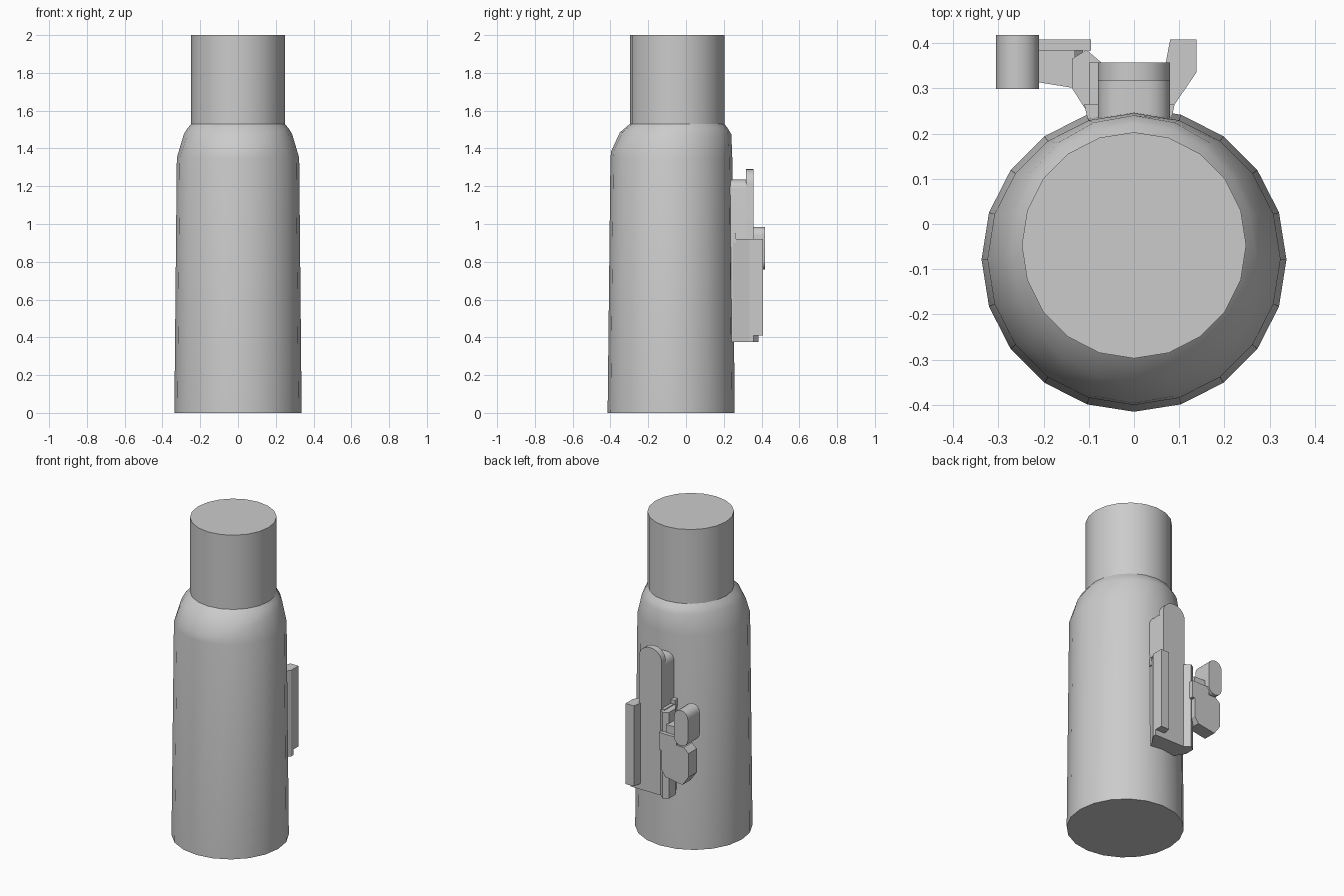
import bpy, bmesh
from math import sin, cos, pi, radians

if "Cube" in bpy.data.objects:
    bpy.data.objects.remove(bpy.data.objects["Cube"])

N = 20


def finish(bm, name, angle=None):
    bmesh.ops.recalc_face_normals(bm, faces=bm.faces)
    me = bpy.data.meshes.new(name)
    bm.to_mesh(me)
    bm.free()
    ob = bpy.data.objects.new(name, me)
    bpy.context.collection.objects.link(ob)
    if angle:
        bpy.ops.object.select_all(action='DESELECT')
        ob.select_set(True)
        bpy.context.view_layer.objects.active = ob
        bpy.ops.object.shade_smooth_by_angle(angle=radians(angle))
    return ob


def loft(name, rings, angle=28):
    bm = bmesh.new()
    loops = [[bm.verts.new(p) for p in r] for r in rings]
    for a, b in zip(loops, loops[1:]):
        for i in range(N):
            j = (i + 1) % N
            bm.faces.new((a[i], a[j], b[j], b[i]))
    bm.faces.new(loops[0])
    bm.faces.new(loops[-1])
    return finish(bm, name, angle)


def ring(rx, y_front, y_back, z, dip=0):
    """Elliptical ring whose front sinks by dip."""
    cy, ry = (y_front + y_back) / 2, (y_back - y_front) / 2
    pts = []
    for i in range(N):
        a = 2 * pi * i / N
        pts.append((rx * cos(a), cy + ry * sin(a), z - dip * max(0, -sin(a)) ** 1.4))
    return pts


def prism(name, pts, lo, hi, axis='z', angle=None):
    """Extrude an outline: (x, y) along z, or (x, z) along y."""
    bm = bmesh.new()
    put = (lambda p, h: (p[0], p[1], h)) if axis == 'z' else (lambda p, h: (p[0], h, p[1]))
    a = [bm.verts.new(put(p, lo)) for p in pts]
    b = [bm.verts.new(put(p, hi)) for p in pts]
    for i in range(len(pts)):
        j = (i + 1) % len(pts)
        bm.faces.new((a[i], a[j], b[j], b[i]))
    bm.faces.new(a)
    bm.faces.new(b)
    return finish(bm, name, angle)


def rounded(x0, x1, z0, z1, r, r_low, steps=4):
    """Rectangle outline with rounded top and bottom corners."""
    pts = []
    for k, (x, z, rr) in enumerate([(x1, z1, r), (x0, z1, r), (x0, z0, r_low), (x1, z0, r_low)]):
        sx, sz = (1, 1, -1, -1)[0 if x == x1 else 2], (1 if z == z1 else -1)
        if rr == 0:
            pts.append((x, z))
            continue
        for s in range(steps + 1):
            a = pi / 2 * (k + s / steps)
            pts.append((x - sx * rr + rr * cos(a), z - sz * rr + rr * sin(a)))
    return pts


def box(name, x0, x1, y0, y1, z0, z1):
    return prism(name, [(x0, y0), (x1, y0), (x1, y1), (x0, y1)], z0, z1)


# Main body with sloping shoulder
loft("body", [
    ring(.337, -.415, .258, 0),
    ring(.324, -.400, .245, 1.35),
    ring(.287, -.396, .240, 1.475, .09),
    ring(.269, -.350, .222, 1.505, .02),
    ring(.248, -.297, .203, 1.53)])

# Neck
loft("neck", [ring(.248, -.297, .203, 1.525), ring(.248, -.297, .203, 2)])

# Tall tongue with rounded top, and the core behind it
prism("tongue", rounded(-.08, .08, .375, 1.29, .075, 0, 6), .317, .357, 'y', 30)
prism("tongue_core", rounded(-.08, .08, .375, 1.235, .05, 0), .2, .32, 'y', 30)

# Clip base, flared rails on both sides
box("clip_base", -.10, .08, .2, .357, .375, .925)
prism("right_rail", [(.07, .22), (.08, .25), (.138, .335), (.138, .408), (.08, .408), (.07, .355)], .41, .92)
prism("right_rail_foot", [(.07, .22), (.08, .25), (.138, .335), (.138, .357), (.07, .357)], .375, .43)
prism("left_rail", [(-.07, .22), (-.105, .25), (-.137, .30), (-.137, .365), (-.105, .385), (-.07, .355)], .375, .92)
# Root where the base meets the body
prism("base_root", [(-.10, .22), (.08, .22), (.09, .265), (-.11, .265)], .9, .95)

# Side lever: arm, chamfered thumb block, rounded button
prism("lever_arm", [(-.13, .30), (-.24, .318), (-.24, .385), (-.13, .385)], .56, .85)
prism("lever_plate", [(-.095, .69), (-.095, .80), (-.22, .80), (-.22, .69)], .383, .408, 'y')
prism("thumb_block", [(-.113, .71), (-.113, .57), (-.14, .53), (-.26, .51), (-.303, .57),
                      (-.303, .72), (-.27, .75), (-.15, .75)], .325, .408, 'y')
prism("button", rounded(-.305, -.21, .76, .985, .046, .046), .298, .418, 'y', 30)
